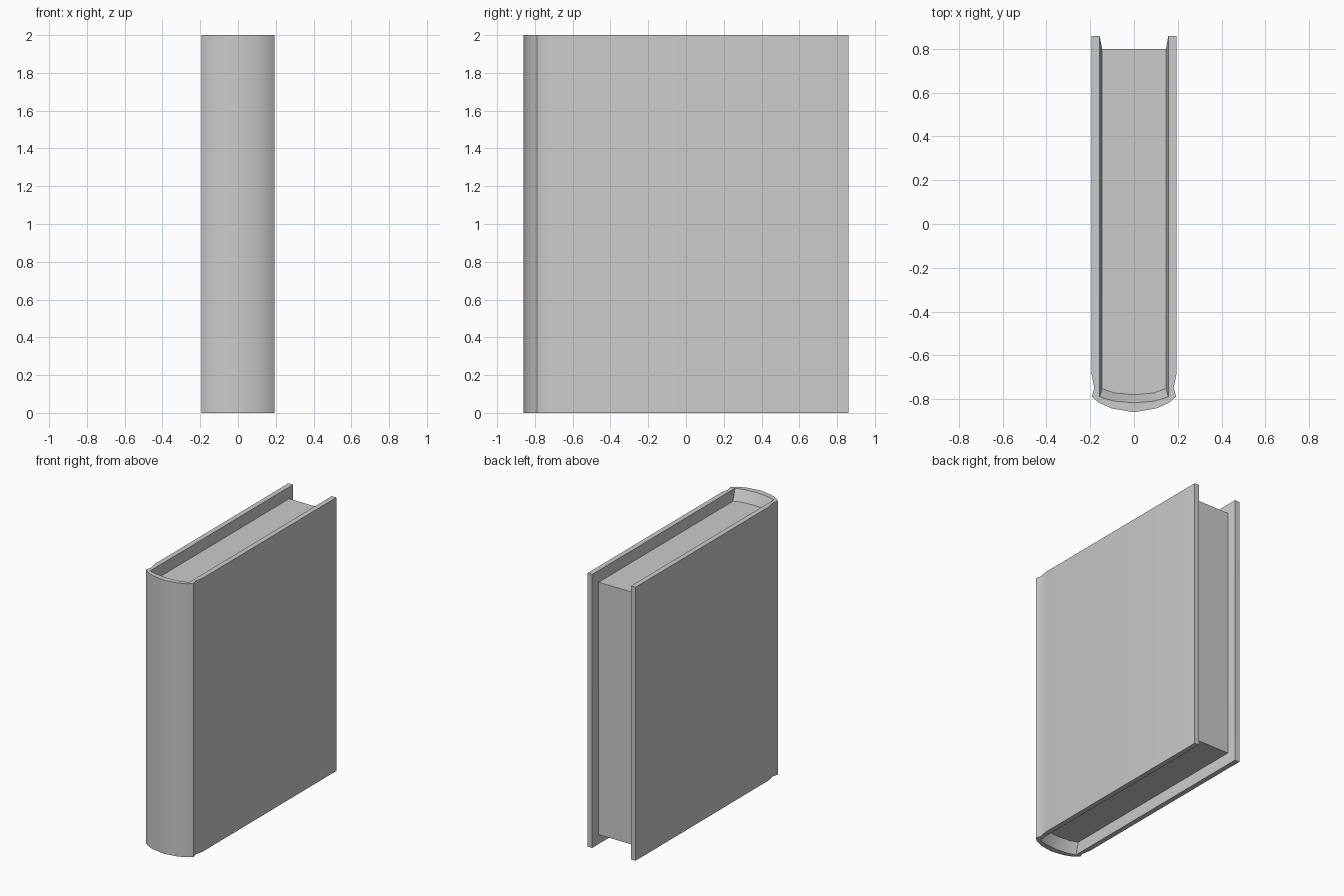
import bpy, bmesh, math

if "Cube" in bpy.data.objects:
    bpy.data.objects.remove(bpy.data.objects["Cube"])

H = 2.0        # cover height
R = 0.077      # page recess at head and foot


def mirrored(half):
    # half profile runs from the fore edge to the spine centre (x = 0)
    return half + [(-x, y) for x, y in reversed(half[:-1])]


# Outer cover outline, inner rim of the cover, and page outline
outer = mirrored([(0.194, 0.86), (0.194, -0.685), (0.181, -0.75), (0.193, -0.788),
                  (0.16, -0.817), (0.10, -0.843), (0, -0.86)])
inner = mirrored([(0.157, 0.86), (0.157, -0.79), (0.093, -0.809), (0, -0.817)])
page = mirrored([(0.146, 0.80), (0.146, -0.752), (0.09, -0.772), (0, -0.78)])


def build(name, want_pages):
    bm = bmesh.new()

    def ring(pts, z):
        return [bm.verts.new((x, y, z)) for x, y in pts]

    def strip(a, b):
        return [bm.faces.new((a[i], a[i + 1], b[i + 1], b[i])) for i in range(len(a) - 1)]

    o0, o1 = ring(outer, 0), ring(outer, H)
    i0, i1 = ring(inner, 0), ring(inner, H)
    p0, p1 = ring(page, R), ring(page, H - R)

    # Cover: outside wall, rims, sloped inside walls and board ends
    strip(o0, o1)
    for o, i, p in ((o0, i0, p0), (o1, i1, p1)):
        bm.faces.new(o + i[::-1])
        strip(i, p)
    for k in (0, -1):
        bm.faces.new((o0[k], o1[k], i1[k], i0[k]))
        bm.faces.new((i0[k], i1[k], p1[k], p0[k]))

    # Pages: head, foot and fore edge
    pages = {bm.faces.new(p0), bm.faces.new(p1),
             bm.faces.new((p0[0], p0[-1], p1[-1], p1[0]))}

    # Orient the closed shell, then keep only the wanted part
    bmesh.ops.recalc_face_normals(bm, faces=bm.faces[:])
    drop = [f for f in bm.faces if (f in pages) != want_pages]
    bmesh.ops.delete(bm, geom=drop, context='FACES')

    me = bpy.data.meshes.new(name)
    bm.to_mesh(me)
    bm.free()
    ob = bpy.data.objects.new(name, me)
    bpy.context.collection.objects.link(ob)
    return ob


cover = build("book_cover", False)
build("page_block", True)

# Smooth rounded spine, crisp edges elsewhere
bpy.context.view_layer.objects.active = cover
cover.select_set(True)
bpy.ops.object.shade_smooth_by_angle(angle=math.radians(35))
